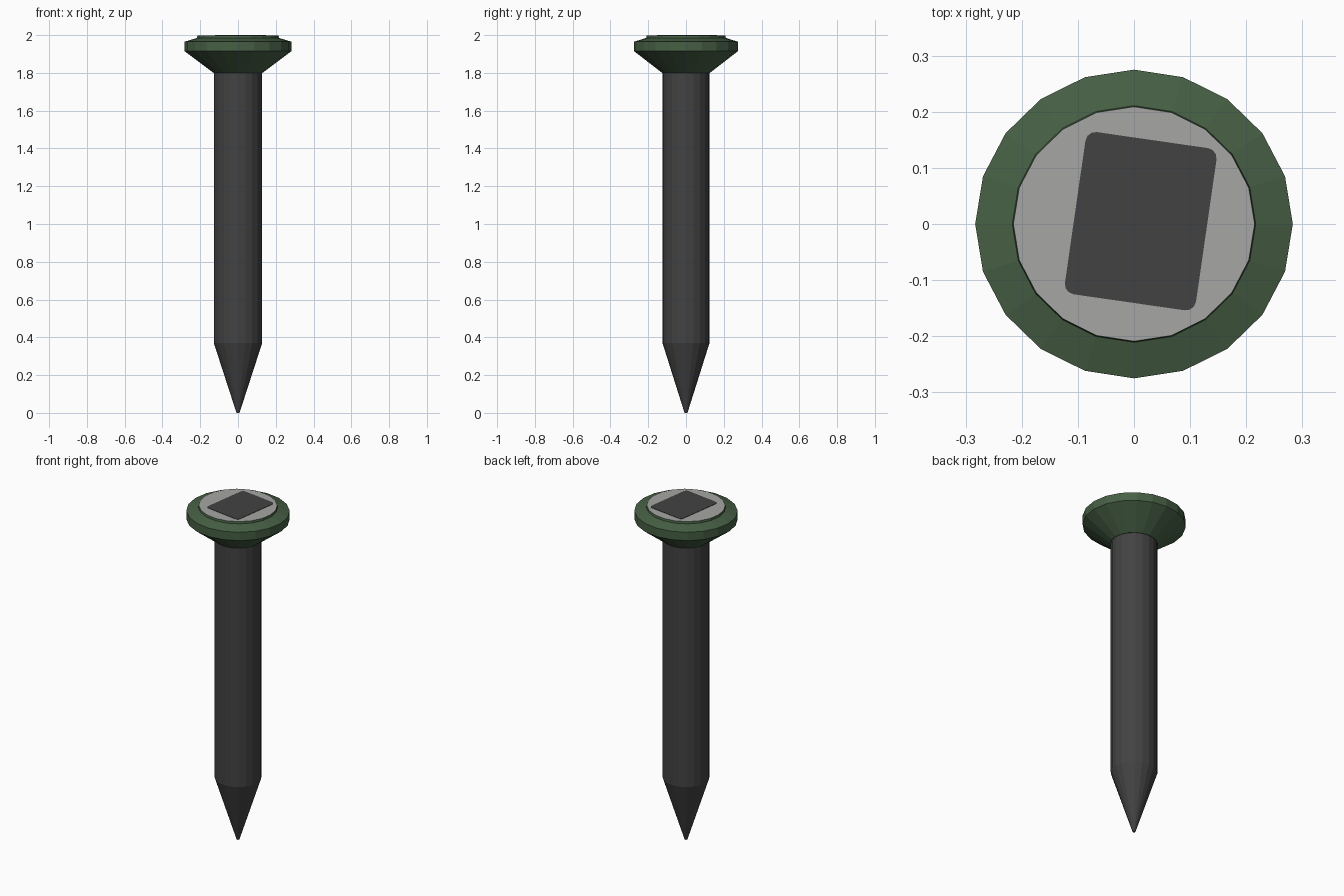
import bpy, bmesh, math

if "Cube" in bpy.data.objects:
    bpy.data.objects.remove(bpy.data.objects["Cube"])

SIDES = 20
Y_SCALE = 0.972  # the model is slightly narrower in depth


def material(name, rgb):
    m = bpy.data.materials.new(name)
    m.diffuse_color = (*rgb, 1)
    m.use_nodes = True
    m.node_tree.nodes["Principled BSDF"].inputs["Base Color"].default_value = m.diffuse_color
    return m


dark = material("charcoal", (0.055, 0.055, 0.055))
green = material("dark green", (0.062, 0.115, 0.058))
grey = material("light grey", (0.38, 0.39, 0.37))


def make_object(name, bm, mats):
    bmesh.ops.recalc_face_normals(bm, faces=bm.faces)
    me = bpy.data.meshes.new(name)
    bm.to_mesh(me)
    bm.free()
    for m in mats:
        me.materials.append(m)
    ob = bpy.data.objects.new(name, me)
    bpy.context.collection.objects.link(ob)
    return ob


def lathe(name, profile, mats):
    """Turn a (radius, height) profile around z and cap both ends."""
    bm = bmesh.new()
    rings = []
    for r, z in profile:
        rings.append([bm.verts.new((r * math.cos(a), r * Y_SCALE * math.sin(a), z))
                      for a in (2 * math.pi * i / SIDES for i in range(SIDES))])
    for lo, hi in zip(rings, rings[1:]):
        for i in range(SIDES):
            j = (i + 1) % SIDES
            bm.faces.new((lo[i], lo[j], hi[j], hi[i]))
    bm.faces.new(rings[0][::-1])
    top = bm.faces.new(rings[-1])
    top.material_index = len(mats) - 1
    return make_object(name, bm, mats)


# Pointed ground stake
lathe("stake", [(0.008, 0), (0.128, 0.37), (0.128, 1.81)], [dark])

# Flared head with a raised grey top face
lathe("head", [(0.13, 1.80), (0.283, 1.915), (0.283, 1.965),
               (0.217, 1.985), (0.215, 1.998)], [green, grey])

# Rounded, slightly turned panel on the top face
bm = bmesh.new()
w, h, r, turn = 0.118, 0.146, 0.018, math.radians(-8.2)
outline = []
for k, (sx, sy) in enumerate([(1, 1), (-1, 1), (-1, -1), (1, -1)]):
    for s in range(4):
        a = math.radians(90 * k + 30 * s)
        x = sx * (w - r) + r * math.cos(a)
        y = sy * (h - r) + r * math.sin(a)
        outline.append(bm.verts.new((0.012 + x * math.cos(turn) - y * math.sin(turn),
                                     0.005 + x * math.sin(turn) + y * math.cos(turn),
                                     1.997)))
face = bm.faces.new(outline)
ext = bmesh.ops.extrude_face_region(bm, geom=[face])
for v in ext["geom"]:
    if isinstance(v, bmesh.types.BMVert):
        v.co.z = 2.0
make_object("solar_panel", bm, [dark])
